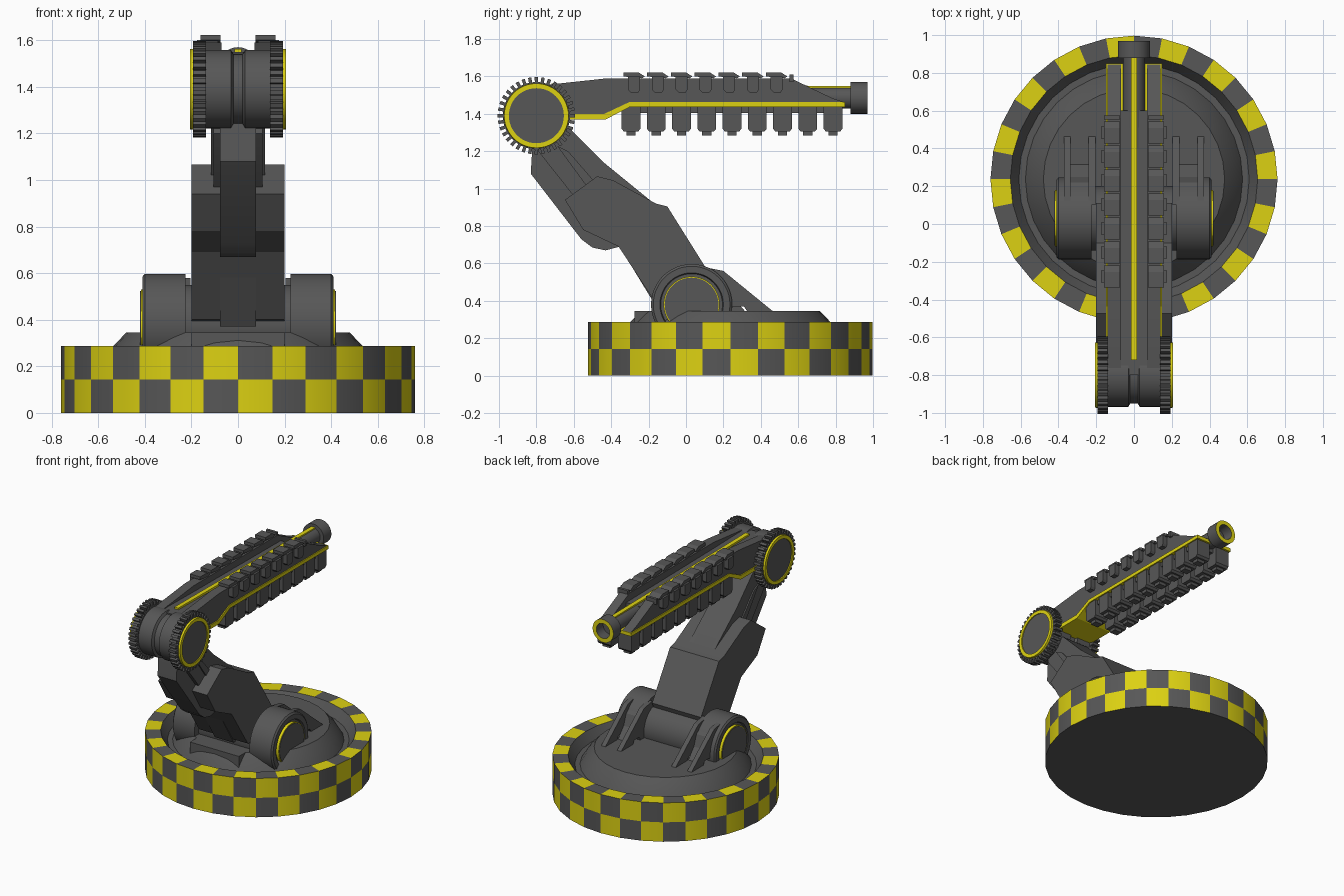
import bpy, bmesh, math
from mathutils import Vector

if "Cube" in bpy.data.objects:
    bpy.data.objects.remove(bpy.data.objects["Cube"])


def material(name, rgb):
    m = bpy.data.materials.new(name)
    m.diffuse_color = (*rgb, 1)
    m.use_nodes = True
    m.node_tree.nodes["Principled BSDF"].inputs["Base Color"].default_value = m.diffuse_color
    return m


GREY = material("dark grey", (0.095, 0.095, 0.095))
YELLOW = material("hazard yellow", (0.72, 0.64, 0.006))


def finish(name, bm, mats, angle=30):
    bmesh.ops.remove_doubles(bm, verts=bm.verts, dist=1e-5)
    bmesh.ops.recalc_face_normals(bm, faces=bm.faces)
    me = bpy.data.meshes.new(name)
    bm.to_mesh(me)
    bm.free()
    for m in mats:
        me.materials.append(m)
    ob = bpy.data.objects.new(name, me)
    bpy.context.collection.objects.link(ob)
    bpy.ops.object.select_all(action='DESELECT')
    ob.select_set(True)
    bpy.context.view_layer.objects.active = ob
    bpy.ops.object.shade_smooth_by_angle(angle=math.radians(angle))
    return ob


def add_prism(bm, pts, x0, x1):
    """Extrude a (y, z) outline from x0 to x1."""
    a = [bm.verts.new((x0, y, z)) for y, z in pts]
    b = [bm.verts.new((x1, y, z)) for y, z in pts]
    bm.faces.new(a)
    bm.faces.new(b[::-1])
    for i in range(len(pts)):
        j = (i + 1) % len(pts)
        bm.faces.new((a[i], b[i], b[j], a[j]))


def prisms(name, outlines, x0, x1, mat=GREY, both=False):
    bm = bmesh.new()
    for pts in outlines:
        add_prism(bm, pts, x0, x1)
        if both:
            add_prism(bm, pts, -x1, -x0)
    return finish(name, bm, [mat], 20)


def rect(y0, y1, z0, z1):
    return [(y0, z0), (y1, z0), (y1, z1), (y0, z1)]


def lathe(name, profile, centre, axis, n=48, mats=(GREY,), rule=None):
    """Spin (along, radius) points round an axis; rule(row, column) picks the material."""
    ax = {'x': Vector((1, 0, 0)), 'y': Vector((0, 1, 0)), 'z': Vector((0, 0, 1))}[axis]
    u = Vector((0, 1, 0)) if axis == 'x' else Vector((1, 0, 0))
    w = Vector((0, 1, 0)) if axis == 'z' else Vector((0, 0, 1))
    c = Vector(centre)
    bm = bmesh.new()
    rings = []
    for a, r in profile:
        if r == 0:
            rings.append([bm.verts.new(c + ax * a)] * n)
        else:
            rings.append([bm.verts.new(c + ax * a + r * (u * math.cos(t) + w * math.sin(t)))
                          for t in (2 * math.pi * k / n for k in range(n))])
    for i in range(len(rings) - 1):
        for k in range(n):
            j = (k + 1) % n
            vs = list(dict.fromkeys((rings[i][k], rings[i][j], rings[i + 1][j], rings[i + 1][k])))
            f = bm.faces.new(vs)
            if rule:
                f.material_index = rule(i, k)
    return finish(name, bm, list(mats))


# Turntable with chequered rim, groove and raised centre
lathe("turntable", [(0, 0), (0, .76), (.143, .76), (.287, .76), (.287, .655), (.22, .61),
                    (.22, .575), (.287, .535), (.345, .48), (.345, 0)],
      (0, .237, 0), 'z', 32, (GREY, YELLOW),
      lambda i, k: 1 if i in (1, 2, 3) and (i + k) % 2 == 1 else 0)
prisms("front_step", [rect(-.275, -.1, .25, .345)], -.2, .2)

# Shoulder joint
SH = (0, .03, .38)
lathe("shoulder_axle", [(-.23, 0), (-.23, .17), (.23, .17), (.23, 0)], SH, 'x')
for s, side in ((1, "right"), (-1, "left")):
    lathe(side + "_shoulder_wheel",
          [(s * .225, 0), (s * .225, .217), (s * .40, .217), (s * .41, .205), (s * .41, .17),
           (s * .395, .165), (s * .395, 0)], SH, 'x')
    lathe(side + "_shoulder_ring", [(s * .39, 0), (s * .39, .15), (s * .417, .15), (s * .417, 0)],
          SH, 'x', mats=(YELLOW,))
    lathe(side + "_shoulder_cap", [(s * .39, 0), (s * .39, .144), (s * .42, .144), (s * .42, 0)], SH, 'x')

# Sloping braces behind the shoulder: a solid middle and two thin legs each
prisms("brace_core", [[(.05, .34), (.32, .34), (.25, .42), (.22, .5), (.13, .57), (.05, .57)]],
       .24, .335, both=True)
leg = [(.1, .34), (.24, .34), (.25, .37), (.31, .37), (.33, .34), (.47, .34), (.2, .56), (.1, .58)]
for a, b, n in ((.205, .24, "inner"), (.335, .37, "outer")):
    prisms(n + "_brace_leg", [leg], a, b, both=True)

# Lower arm: central spine, upper shaft and wide armour block
prisms("lower_arm_spine", [[(-.83, 1.08), (-.56, .73), (-.5, .685), (-.43, .67), (-.355, .69),
                            (-.16, .37), (.02, .4), (.08, .58), (-.17, .92), (-.44, 1.14),
                            (-.62, 1.31), (-.8, 1.39), (-.82, 1.25)]], -.077, .077)
prisms("lower_arm_shaft", [[(-.79, 1.2), (-.6, .96), (-.4, .8), (-.2, .8), (-.17, .92),
                            (-.44, 1.14), (-.62, 1.32), (-.75, 1.39)]], -.105, .105)
prisms("lower_arm_rib", [[(-.69, 1.23), (-.63, 1.2), (-.43, .97), (-.5, .97)]], -.115, .115)
prisms("lower_arm_block", [[(-.647, .94), (-.55, .78), (-.36, .69), (-.17, .4), (.03, .36),
                            (.11, .57), (-.1, .905), (-.16, .92), (-.39, 1.045), (-.475, 1.066)]],
       -.2, .2)

# Elbow drum with toothed wheels, yellow rings and caps
EL = (0, -.8, 1.39)
lathe("elbow_drum", [(-.14, 0), (-.14, .168), (-.03, .168), (-.02, .15), (.02, .15), (.03, .168),
                     (.14, .168), (.14, 0)], EL, 'x')
teeth = []
N = 36
for k in range(N):
    for f, r in ((-.27, .18), (-.25, .207), (.25, .207), (.27, .18)):
        t = 2 * math.pi * (k + f) / N
        teeth.append((EL[1] + r * math.cos(t), EL[2] + r * math.sin(t)))
prisms("elbow_gear", [teeth], .137, .193, both=True)
for s, side in ((1, "right"), (-1, "left")):
    lathe(side + "_elbow_ring", [(s * .18, .147), (s * .18, .175), (s * .207, .172), (s * .207, .147),
                                 (s * .18, .147)], EL, 'x', mats=(YELLOW,))
    lathe(side + "_elbow_cap", [(s * .18, 0), (s * .18, .148), (s * .2, .148), (s * .2, 0)], EL, 'x')

# Upper arm: side rails, core, yellow plate and centre stripe
prisms("upper_arm_rail", [[(-.8, 1.40), (-.435, 1.40), (-.3, 1.46), (.85, 1.46), (.78, 1.485),
                           (.56, 1.59), (-.42, 1.59), (-.68, 1.562), (-.8, 1.55)]],
       .07, .14, both=True)
prisms("upper_arm_core", [[(-.8, 1.40), (-.435, 1.40), (-.3, 1.46), (.6, 1.46), (.6, 1.535),
                           (-.4, 1.545), (-.7, 1.55), (-.8, 1.55)]], -.075, .075)
prisms("yellow_plate", [[(-.65, 1.37), (-.43, 1.37), (-.3, 1.437), (.85, 1.437), (.85, 1.462),
                         (-.305, 1.462), (-.437, 1.40), (-.65, 1.40)]], -.147, .147, YELLOW)
prisms("centre_stripe", [[(-.72, 1.53), (.88, 1.53), (.88, 1.548), (-.4, 1.56), (-.72, 1.563)]],
       -.016, .016, YELLOW)

# Barrel with hollow yellow-tipped muzzle
lathe("barrel", [(.4, 0), (.4, .057), (.88, .057), (.88, .085), (.97, .085), (.97, .055),
                 (.89, .055), (.89, 0)], (0, 0, 1.485), 'y', 32, (GREY, YELLOW),
      lambda i, k: 1 if i == 4 else 0)

# Row of clamps along the top of each rail
clamps, caps = [], []
for k in range(8):
    y = -.335 + k * .127
    if k < 7:
        clamps.append([(y + .025, 1.53), (y + .04, 1.515), (y + .08, 1.515), (y + .09, 1.53),
                       (y + .09, 1.6), (y + .025, 1.6)])
    caps.append([(y, 1.6), (y + .1, 1.59), (y + .115, 1.6), (y + .08, 1.622), (y, 1.622)]
                if k < 7 else rect(y, y + .02, 1.57, 1.61))
prisms("rail_clamp", clamps, .085, .175, both=True)
prisms("rail_clamp_cap", caps, .075, .16, both=True)

# Hanging cartridges with small feet under the plate
shells, feet = [], []
for k in range(9):
    y = -.294 + k * .135
    shells.append([(y - .05, 1.437), (y - .05, 1.32), (y - .038, 1.305), (y + .038, 1.305),
                   (y + .05, 1.32), (y + .05, 1.437)])
    feet.append(rect(y - .025, y + .025, 1.283, 1.31))
prisms("cartridge", shells, .03, .138, both=True)
prisms("cartridge_foot", feet, .055, .115, both=True)
prisms("cartridge_rail", [rect(-.3, .8, 1.405, 1.44)], -.12, .12)
